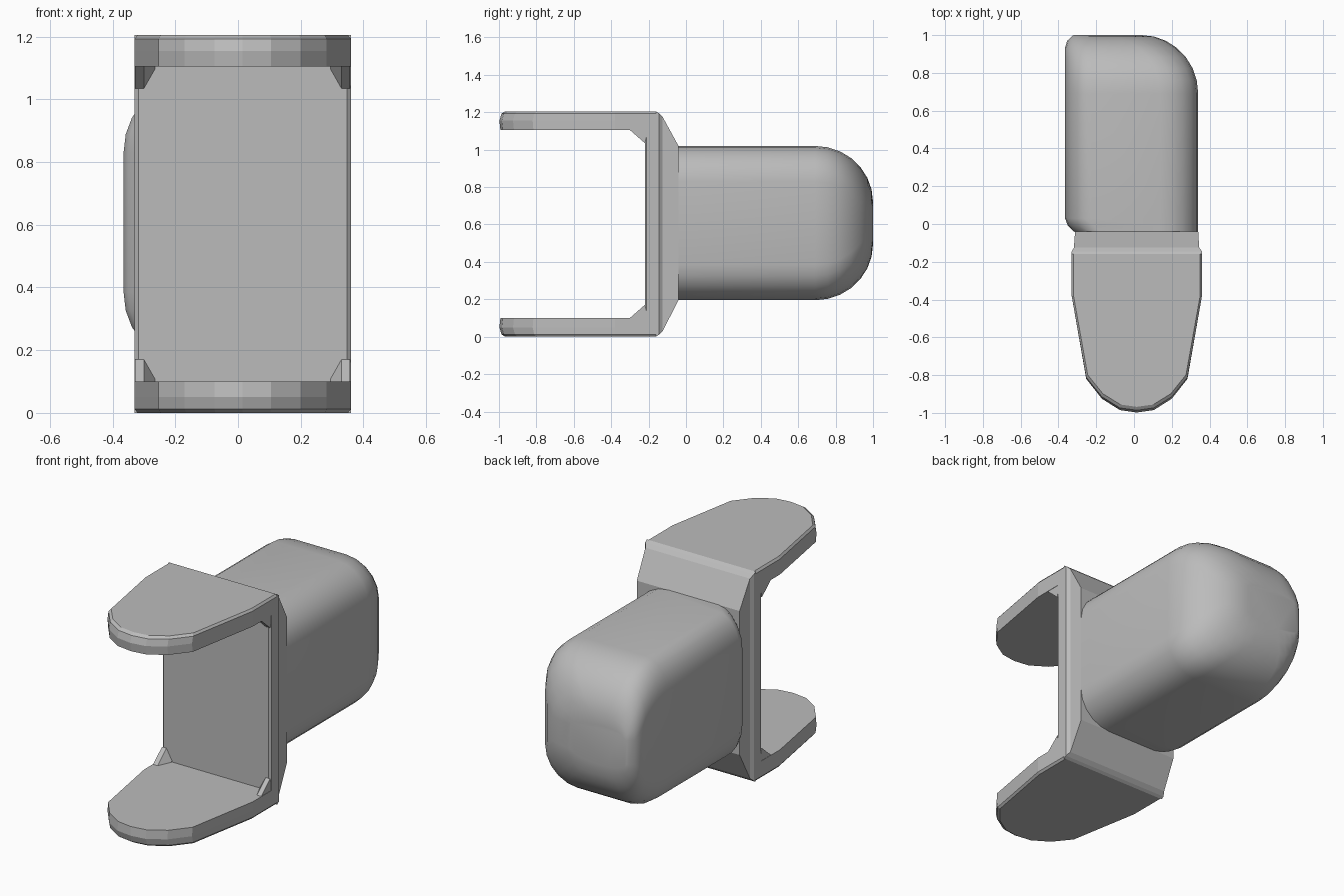
import bpy, bmesh, math

if "Cube" in bpy.data.objects:
    bpy.data.objects.remove(bpy.data.objects["Cube"])

CX, MID = 0.015, 0.6025          # bracket centre in x and z
grey = bpy.data.materials.new("plain_grey")
grey.diffuse_color = (0.5, 0.5, 0.5, 1)
grey.use_nodes = True
grey.node_tree.nodes["Principled BSDF"].inputs["Base Color"].default_value = grey.diffuse_color


def loft(name, rings, smooth=None):
    """Skin a list of equal-length point rings and cap both ends."""
    bm = bmesh.new()
    loops = [[bm.verts.new(p) for p in r] for r in rings]
    n = len(loops[0])
    for a, b in zip(loops, loops[1:]):
        for i in range(n):
            j = (i + 1) % n
            bm.faces.new((a[i], a[j], b[j], b[i]))
    bm.faces.new(loops[0][::-1])
    bm.faces.new(loops[-1])
    bmesh.ops.recalc_face_normals(bm, faces=bm.faces)
    me = bpy.data.meshes.new(name)
    bm.to_mesh(me)
    bm.free()
    me.materials.append(grey)
    ob = bpy.data.objects.new(name, me)
    bpy.context.collection.objects.link(ob)
    if smooth:
        bpy.context.view_layer.objects.active = ob
        ob.select_set(True)
        bpy.ops.object.shade_smooth_by_angle(angle=math.radians(smooth))
        ob.select_set(False)
    return ob


def rect(y, x0, x1, z0, z1):
    return [(x0, y, z0), (x1, y, z0), (x1, y, z1), (x0, y, z1)]


# Fork arms: rounded tongue outline with bevelled outer rim
half = [(0.345, -0.16), (0.345, -0.38), (0.268, -0.82), (0.185, -0.925), (0.09, -0.985)]
outline = half + [(0, -0.998)] + [(-x, y) for x, y in reversed(half)]


def arm_ring(z, inset, tip):
    k = 1 - inset / 0.345
    return [(CX + x * k, y + (tip * ((-y - 0.38) / 0.62) if y < -0.4 else 0), z)
            for x, y in outline]


for side in ("lower", "upper"):
    f = (lambda z: z) if side == "lower" else (lambda z: 2 * MID - z)
    loft(side + "_arm", [arm_ring(f(0), 0.01, 0.03), arm_ring(f(0.012), 0, 0.012),
                         arm_ring(f(0.05), 0, 0), arm_ring(f(0.1), 0, 0.006)])
    # Corner gussets between arm and plate
    for s in (-1, 1):
        def tri(x, k):
            return [(CX + s * x, -0.2, f(0.09)), (CX + s * x, -0.22 - 0.08 * k, f(0.09 + 0.01 * k)),
                    (CX + s * x, -0.22, f(0.1 + 0.07 * k))]
        loft(side + "_gusset", [tri(0.343, 1), tri(0.315, 1), tri(0.28, 0.12)])

# Upright plate with chamfered front sides
loft("plate", [rect(-0.22, -0.318, 0.348, 0.09, 1.115),
               rect(-0.21, -0.33, 0.36, 0.09, 1.115),
               rect(-0.155, -0.33, 0.36, 0.09, 1.115)])

# Tapered collar behind the plate
loft("collar", [rect(-0.16, -0.33, 0.36, 0.0, 1.205),
                rect(-0.145, -0.33, 0.36, 0.01, 1.195),
                rect(-0.125, -0.318, 0.345, 0.03, 1.175),
                rect(-0.04, -0.312, 0.34, 0.195, 1.02)])


# Rounded housing: the outer right and rear are rounded more than the left
def section(y, x0, x1, z0, z1):
    rz = min(0.19, (z1 - z0) / 2 - 0.07)
    pts = []
    for cx, cz, rx, a0 in ((x1, z1, 0.2, 0), (x0, z1, 0.14, 90),
                           (x0, z0, 0.14, 180), (x1, z0, 0.2, 270)):
        ox = cx - rx if cx == x1 else cx + rx
        oz = cz - rz if cz == z1 else cz + rz
        for i in range(6):
            a = math.radians(a0 + 18 * i)
            pts.append((ox + rx * math.cos(a), y, oz + rz * math.sin(a)))
    return pts


rings = [section(-0.045, -0.312, 0.34, 0.195, 1.02),
         section(-0.01, -0.35, 0.34, 0.195, 1.02),
         section(0.03, -0.365, 0.34, 0.195, 1.02)]
for i in range(8):
    t = math.radians(90 * i / 7)
    d = 0.3 * (1 - math.cos(t))
    y = 0.69 + 0.31 * math.sin(t)
    e = 0.045 * max(0, (y - 0.94) / 0.06) ** 2
    rings.append(section(y, -0.365 + e, 0.34 - d, 0.195 + d, 1.02 - d))
loft("housing", rings, 35)
